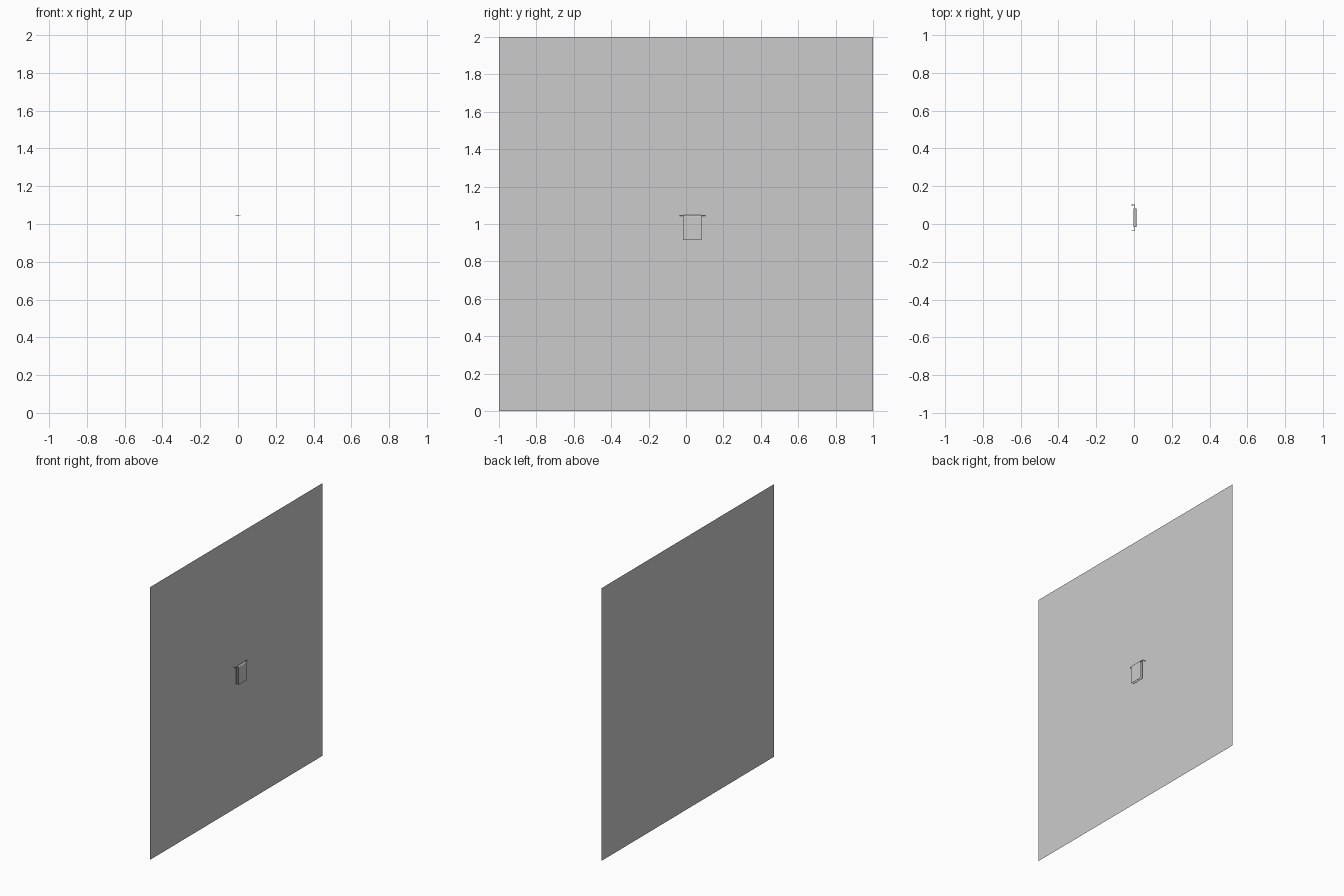
import bpy, math

if "Cube" in bpy.data.objects:
    bpy.data.objects.remove(bpy.data.objects["Cube"])

WALL_X, FRONT_X = -0.014, 0.014
ROD_X, ROD_Z = 0.005, 1.044


def mesh_object(name, verts, faces):
    me = bpy.data.meshes.new(name)
    me.from_pydata(verts, [], faces)
    ob = bpy.data.objects.new(name, me)
    bpy.context.collection.objects.link(ob)
    return ob


# Thin wall panel, a single sheet
mesh_object("wall", [(WALL_X, -1, 0), (WALL_X, 1, 0), (WALL_X, 1, 2), (WALL_X, -1, 2)], [(0, 1, 2, 3)])

# Towel rail: bar with both ends turned back to the wall
curve = bpy.data.curves.new("towel_rail", "CURVE")
curve.dimensions = "3D"
curve.bevel_depth = 0.0022
curve.bevel_resolution = 2
curve.use_fill_caps = True
path = [(WALL_X, -0.033), (ROD_X, -0.033), (ROD_X, 0.101), (WALL_X, 0.101)]
spline = curve.splines.new("POLY")
spline.points.add(len(path) - 1)
for p, (x, y) in zip(spline.points, path):
    p.co = (x, y, ROD_Z, 1)
bpy.context.collection.objects.link(bpy.data.objects.new("towel_rail", curve))

# Towel: sheet draped over the bar, profile extruded along y
cx, r, arch, bottom = 0.005, 0.008, 1.041, 0.914
profile = [(cx - r, bottom)]
for i in range(9):
    a = math.pi * (1 - i / 8)
    profile.append((cx + r * math.cos(a), arch + 0.007 * math.sin(a)))
profile.append((cx + r, bottom))
verts = [(x, y, z) for x, z in profile for y in (-0.015, 0.082)]
faces = [(2 * i, 2 * i + 1, 2 * i + 3, 2 * i + 2) for i in range(len(profile) - 1)]
towel = mesh_object("towel", verts, faces)
solid = towel.modifiers.new("thickness", "SOLIDIFY")
solid.thickness = 0.0015
solid.offset = 0
